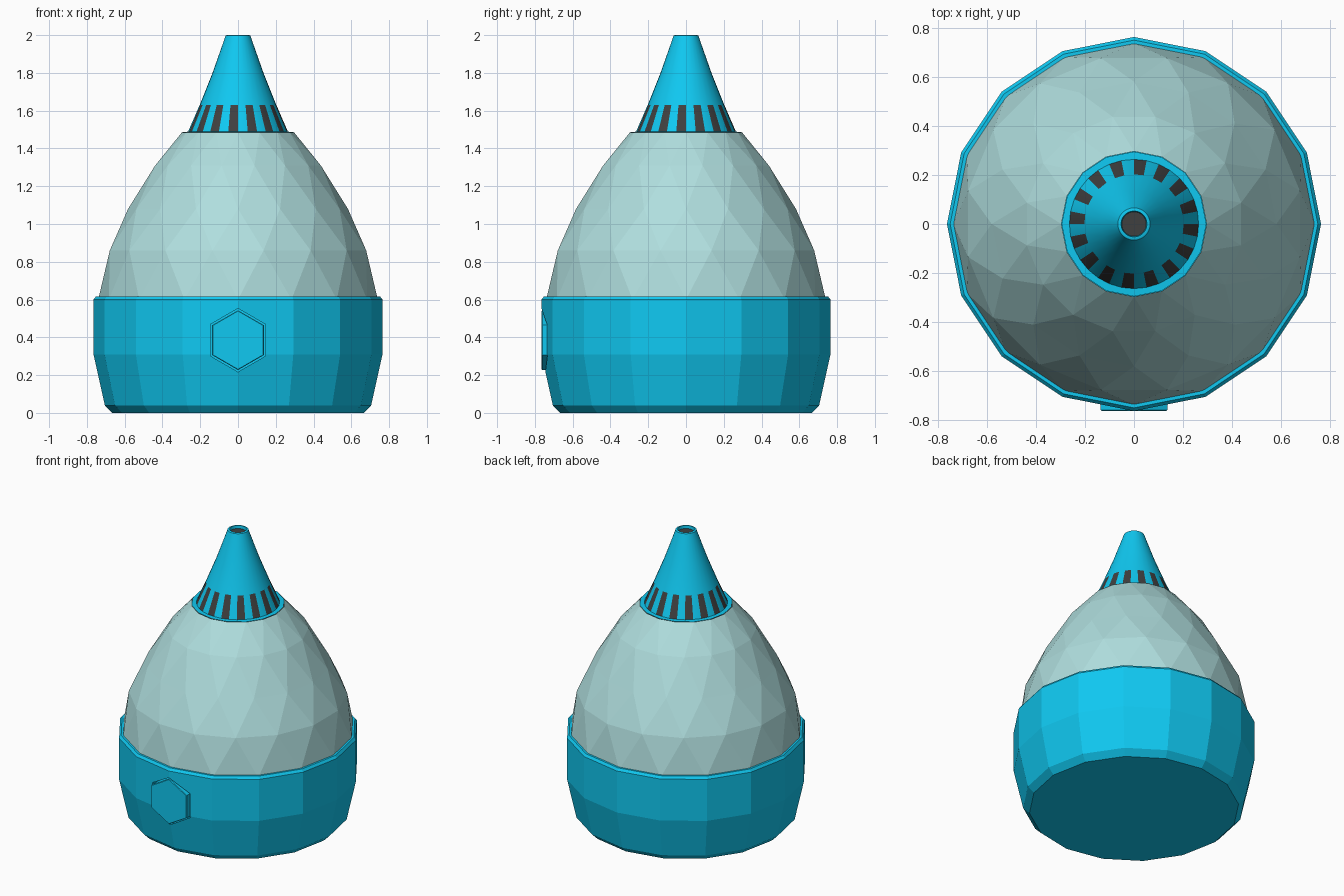
import bpy, bmesh, math
from math import sin, cos, pi

if "Cube" in bpy.data.objects:
    bpy.data.objects.remove(bpy.data.objects["Cube"])


def material(name, rgb):
    m = bpy.data.materials.new(name)
    m.diffuse_color = (*rgb, 1)
    m.use_nodes = True
    m.node_tree.nodes["Principled BSDF"].inputs["Base Color"].default_value = m.diffuse_color
    return m


BLUE = material("blue_plastic", (0.005, 0.58, 0.88))
GLASS = material("frosted_dome", (0.43, 0.73, 0.73))
DARK = material("dark_grey", (0.05, 0.05, 0.05))


def finish(name, bm, *mats):
    bmesh.ops.recalc_face_normals(bm, faces=bm.faces)
    me = bpy.data.meshes.new(name)
    bm.to_mesh(me)
    bm.free()
    for m in mats:
        me.materials.append(m)
    ob = bpy.data.objects.new(name, me)
    bpy.context.collection.objects.link(ob)
    return ob


def ring(bm, r, z, n, offset=0.0):
    return [bm.verts.new((r * cos(2 * pi * (i + offset) / n),
                          r * sin(2 * pi * (i + offset) / n), z)) for i in range(n)]


def lathe(bm, profile, n, caps=True):
    """Stack of rings joined by quads; returns one list of faces per band."""
    rings = [ring(bm, r, z, n) for r, z in profile]
    bands = [[bm.faces.new((a[i], a[(i + 1) % n], b[(i + 1) % n], b[i])) for i in range(n)]
             for a, b in zip(rings, rings[1:])]
    if caps:
        bands.append([bm.faces.new(rings[0][::-1]), bm.faces.new(rings[-1])])
    return bands


def hex_prism(name, r, y_front, y_back, z, bevel, mat):
    bm = bmesh.new()
    loops = []
    for rr, y in ((r - bevel, y_front), (r, y_front + bevel), (r, y_back)):
        loops.append([bm.verts.new((rr * sin(i * pi / 3), y, z + rr * cos(i * pi / 3)))
                      for i in range(6)])
    for a, b in zip(loops, loops[1:]):
        for i in range(6):
            bm.faces.new((a[i], a[(i + 1) % 6], b[(i + 1) % 6], b[i]))
    bm.faces.new(loops[0])
    bm.faces.new(loops[-1])
    return finish(name, bm, mat)


# Base: 16-sided cup with a chamfered foot and rim
bm = bmesh.new()
lathe(bm, [(0.665, 0), (0.705, 0.04), (0.765, 0.31), (0.765, 0.6),
           (0.752, 0.617), (0.735, 0.617), (0.72, 0.57)], 16)
base = finish("base", bm, BLUE)

# Hexagonal recess for the button
cutter = hex_prism("recess_cutter", 0.168, -0.9, -0.69, 0.385, 0.001, BLUE)
cutter.hide_render = True
mod = base.modifiers.new("recess", 'BOOLEAN')
mod.object, mod.operation, mod.solver = cutter, 'DIFFERENCE', 'EXACT'
bpy.context.view_layer.objects.active = base
bpy.ops.object.modifier_apply(modifier=mod.name)
bpy.data.objects.remove(cutter)

# Button
hex_prism("button", 0.158, -0.764, -0.68, 0.385, 0.004, BLUE)

# Dome: faceted, each ring turned half a step against the one below
bm = bmesh.new()
N = 16
rows = [(0.74, 0.6), (0.692, 0.86), (0.582, 1.08), (0.447, 1.31), (0.297, 1.485)]
rings = [ring(bm, r, z, N, 0.5 * (k % 2)) for k, (r, z) in enumerate(rows)]
for k, (a, b) in enumerate(zip(rings, rings[1:])):
    for i in range(N):
        j = (i + 1) % N
        if k % 2 == 0:
            bm.faces.new((a[i], a[j], b[i]))
            bm.faces.new((a[j], b[j], b[i]))
        else:
            bm.faces.new((a[i], b[j], b[i]))
            bm.faces.new((a[i], a[j], b[j]))
finish("dome", bm, GLASS)

# Collar: flat ring on top of the dome
bm = bmesh.new()
lathe(bm, [(0.28, 1.475), (0.296, 1.487), (0.24, 1.49)], N, caps=False)
finish("collar", bm, BLUE)

# Nozzle: cone with dark vent slots round its foot and a dark mouth
bm = bmesh.new()
bands = lathe(bm, [(0.265, 1.487), (0.203, 1.63), (0.135, 1.8), (0.075, 1.97), (0.066, 1.997),
                   (0.06, 2.0), (0.053, 2.0), (0.05, 1.98)], 32)
for f in bands[0][1::2]:
    f.material_index = 1
bands[-1][1].material_index = 1
for band in bands[:4]:
    for f in band:
        f.smooth = True
nozzle = finish("nozzle", bm, BLUE, DARK)
bpy.ops.object.select_all(action='DESELECT')
nozzle.select_set(True)
bpy.context.view_layer.objects.active = nozzle
bpy.ops.object.shade_smooth_by_angle(angle=math.radians(30))
